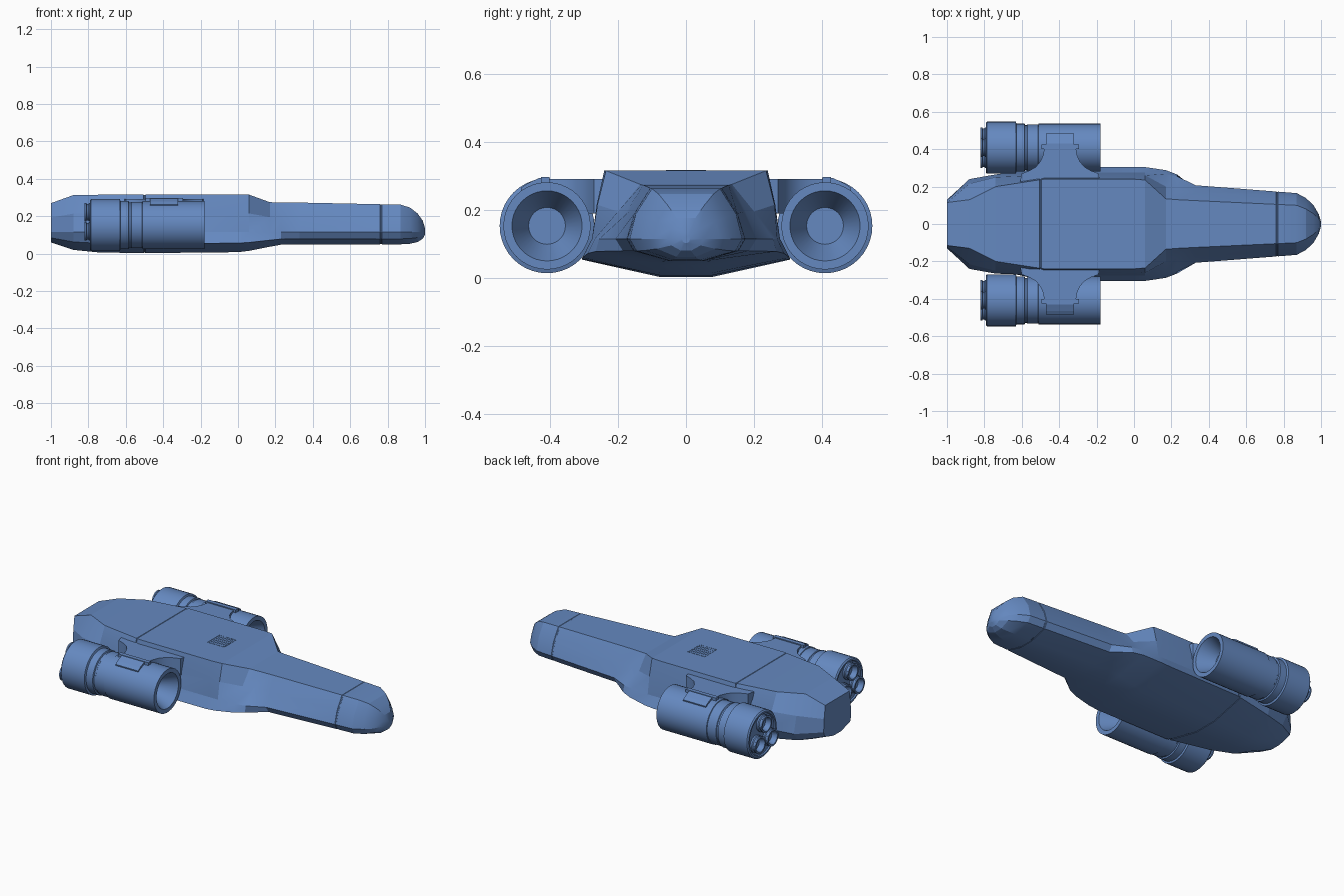
import bpy, bmesh, math

if "Cube" in bpy.data.objects:
    bpy.data.objects.remove(bpy.data.objects["Cube"])

# Single blue paint for the whole craft
paint = bpy.data.materials.new("blue_paint")
paint.diffuse_color = (.13, .25, .53, 1)
paint.use_nodes = True
paint.node_tree.nodes["Principled BSDF"].inputs["Base Color"].default_value = paint.diffuse_color

def finish(name, bm, angle=None):
    bmesh.ops.recalc_face_normals(bm, faces=bm.faces)
    me = bpy.data.meshes.new(name)
    bm.to_mesh(me)
    bm.free()
    me.materials.append(paint)
    ob = bpy.data.objects.new(name, me)
    bpy.context.collection.objects.link(ob)
    if angle:
        bpy.ops.object.select_all(action='DESELECT')
        ob.select_set(True)
        bpy.context.view_layer.objects.active = ob
        bpy.ops.object.shade_smooth_by_angle(angle=math.radians(angle))
    return ob

def loft(name, rings, angle=None):
    bm = bmesh.new()
    vs = [[bm.verts.new(p) for p in r] for r in rings]
    n = len(vs[0])
    for a, b in zip(vs, vs[1:]):
        for i in range(n):
            j = (i + 1) % n
            bm.faces.new((a[i], a[j], b[j], b[i]))
    bm.faces.new(vs[0])
    bm.faces.new(vs[-1])
    return finish(name, bm, angle)

def revolve(name, profile, cy, cz, seg=40):
    rings = [[(x, cy + r * math.cos(2 * math.pi * i / seg), cz + r * math.sin(2 * math.pi * i / seg))
              for i in range(seg)] for x, r in profile]
    return loft(name, rings, 30)

def box(name, x0, x1, y0, y1, z0, z1):
    return loft(name, [[(x, y0, z0), (x, y1, z0), (x, y1, z1), (x, y0, z1)] for x in (x0, x1)])

# Hull stations: x, deck half width, deck z, shoulder y, chine y, lower y, bottom z
stations = [
    (-1.0, .115, .27, .125, .13, .12, .06),
    (-.88, .13, .313, .215, .24, .20, .02),
    (-.74, .20, .315, .25, .265, .245, .006),
    (-.48, .24, .315, .262, .275, .303, .003),
    (0.0, .24, .315, .262, .276, .306, .008),
    (.06, .235, .315, .26, .276, .304, .015),
    (.17, .135, .275, .20, .268, .288, .037),
    (.23, .13, .274, .175, .255, .265, .048),
    (.33, .125, .273, .168, .207, .185, .05),
    (.87, .10, .262, .147, .165, .145, .05),
    (.92, .08, .246, .12, .138, .12, .053),
    (.96, .055, .215, .085, .10, .085, .062),
    (.988, .027, .176, .043, .052, .043, .08),
    (1.0, .006, .135, .01, .012, .01, .102)]

def station_at(x):
    for a, b in zip(stations, stations[1:]):
        if a[0] <= x <= b[0]:
            t = (x - a[0]) / (b[0] - a[0])
            return [p + (q - p) * t for p, q in zip(a, b)]

def ring(s, k=1.0):
    x, ty, tz, my, cy, ly, bz = s
    cz = .115
    half = [(ty, tz), (my, cz + (tz - cz) * .5), (cy, cz), (ly, bz + .45 * (cz - bz)), (cy * .28, bz)]
    pts = half + [(-y, z) for y, z in reversed(half)]
    return [(x, y * k, .16 + (z - .16) * k) for y, z in pts]

# Hull with two thin recessed panel seams
sections = [(s[0], ring(s)) for s in stations]
for gx in (-.50, .765):
    for dx, k in ((-.005, 1), (-.003, .985), (.003, .985), (.005, 1)):
        sections.append((gx + dx, ring(station_at(gx + dx), k)))
sections.sort(key=lambda e: e[0])
loft("hull", [r for _, r in sections], 18)

# Deck vent: frame and slats
for i, (a, b, c, d) in enumerate([(-.165, -.05, -.058, -.052), (-.165, -.05, .052, .058),
                                  (-.165, -.159, -.052, .052), (-.056, -.05, -.052, .052)]):
    box(f"vent_frame_{i}", a, b, c, d, .31, .3165)
for i in range(8):
    x = -.152 + i * .0125
    box(f"vent_slat_{i}", x, x + .005, -.052, .052, .31, .316)

EY, EZ, PX = .408, .153, -.395
for s, side in ((1, "left"), (-1, "right")):
    # Engine shell: intake cone, barrel, collars, rear plate
    revolve(f"engine_{side}", [
        (-.28, .054), (-.18, .103), (-.18, .128), (-.51, .128), (-.512, .124), (-.57, .124),
        (-.573, .120), (-.582, .120), (-.585, .128), (-.628, .128),
        (-.632, .139), (-.785, .139), (-.792, .132), (-.792, .122), (-.785, .118)], s * EY, EZ)
    # Three rear exhaust nozzles
    for i in range(3):
        a = math.radians(90 + 120 * i)
        revolve(f"nozzle_{side}_{i}", [
            (-.77, .05), (-.795, .05), (-.80, .044), (-.808, .044), (-.812, .05), (-.82, .05),
            (-.82, .04), (-.79, .03)], s * (EY + .068 * math.cos(a)), EZ + .068 * math.sin(a), 20)
    # Pylon that flares in a curve toward the hull
    rings = []
    for y, w in ((.22, .215), (.27, .205), (.285, .165), (.305, .13), (.335, .105), (.37, .09), (.405, .085)):
        rings.append([(PX - w, s * y, .19), (PX + w, s * y, .19),
                      (PX + w, s * y, .291), (PX - w, s * y, .291)])
    loft(f"pylon_{side}", rings, 30)
    # Collar where the pylon meets the engine
    box(f"pylon_collar_{side}", PX - .10, PX + .10, s * .400, s * .425, .25, .297)
    # Clamp wrapping over the engine barrel
    clamp = [(.40, .294), (.43, .294), (.465, .278), (.485, .264), (.48, .24), (.40, .26)]
    loft(f"engine_clamp_{side}", [[(x, s * y, z) for y, z in clamp] for x in (PX - .075, PX + .075)])
